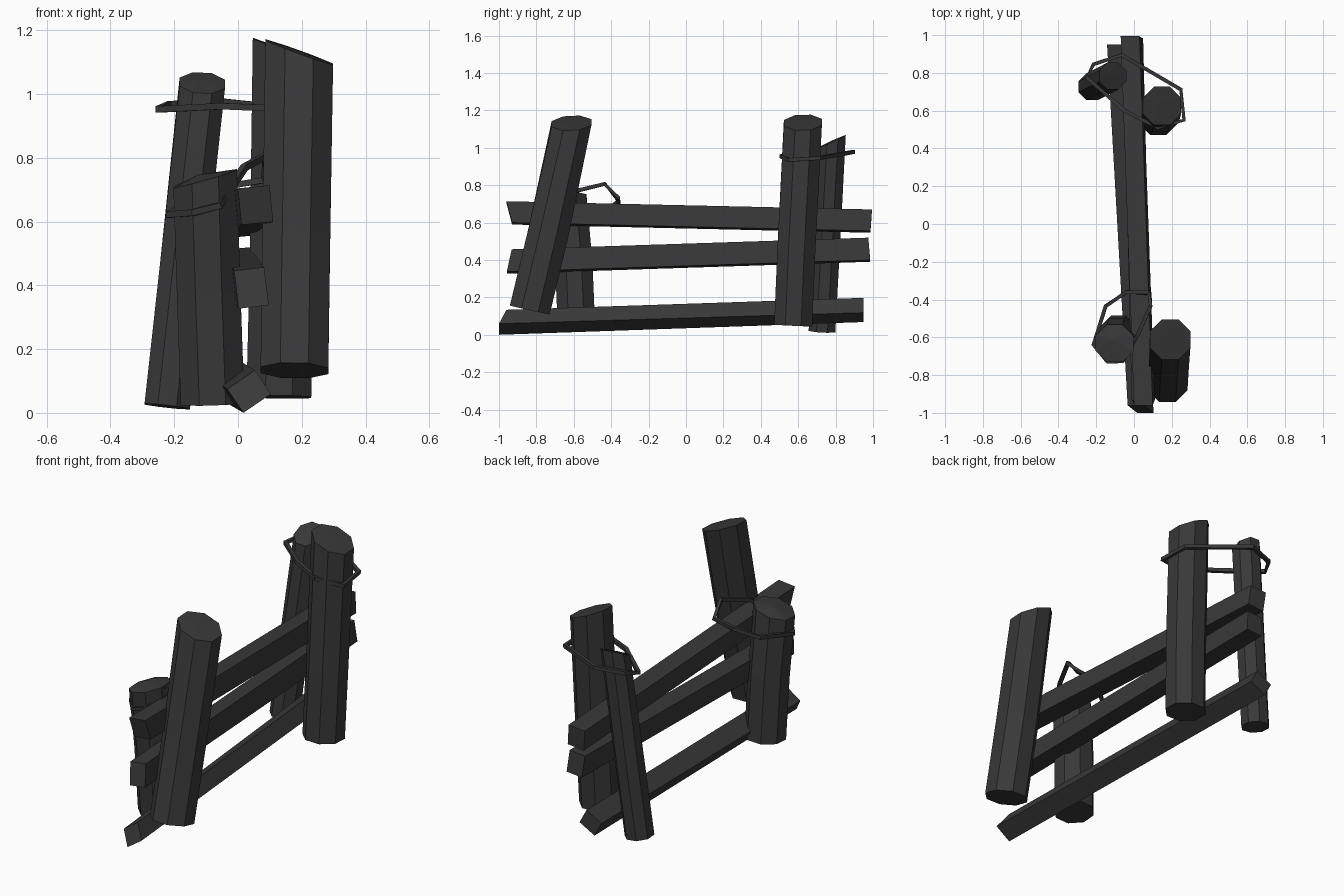
import bpy, bmesh, math
from mathutils import Vector

if "Cube" in bpy.data.objects:
    bpy.data.objects.remove(bpy.data.objects["Cube"])

mat = bpy.data.materials.new("charred_wood")
mat.diffuse_color = (0.04, 0.04, 0.04, 1)
mat.use_nodes = True
mat.node_tree.nodes["Principled BSDF"].inputs["Base Color"].default_value = mat.diffuse_color


def finish(bm, name):
    bmesh.ops.recalc_face_normals(bm, faces=bm.faces)
    me = bpy.data.meshes.new(name)
    bm.to_mesh(me)
    bm.free()
    me.materials.append(mat)
    ob = bpy.data.objects.new(name, me)
    bpy.context.collection.objects.link(ob)
    return ob


def skin(bm, rings, closed=False):
    n = len(rings[0])
    pairs = list(zip(rings, rings[1:])) + ([(rings[-1], rings[0])] if closed else [])
    for a, b in pairs:
        for i in range(n):
            j = (i + 1) % n
            bm.faces.new((a[i], a[j], b[j], b[i]))


# Eight-sided leaning post with a roughly cut, tilted top
def post(name, bottom, middle, top, r, slope):
    bm = bmesh.new()
    rings = []
    for k, c in enumerate((bottom, middle, top)):
        ring = []
        for i in range(8):
            a = math.tau * (i + 0.5) / 8
            dx, dy = r * math.cos(a), r * math.sin(a)
            if k == 2:
                dz = slope[0] * dx + slope[1] * dy
            else:
                # cut square to the lean of the post
                dz = -(dx * (top[0] - bottom[0]) + dy * (top[1] - bottom[1])) / (top[2] - bottom[2])
            ring.append(bm.verts.new((c[0] + dx, c[1] + dy, c[2] + dz)))
        rings.append(ring)
    skin(bm, rings)
    bm.faces.new(rings[0])
    tip = bm.verts.new((top[0] - r * .2, top[1] + r * .2, top[2] + 0.012))
    for i in range(8):
        bm.faces.new((rings[2][i], rings[2][(i + 1) % 8], tip))
    return finish(bm, name)


post("front_right_post", (.177, -.835, .133), (.183, -.735, .55), (.192, -.612, 1.132), .115, (-.36, .05))
post("front_left_post", (-.08, -.585, .03), (-.092, -.60, .38), (-.103, -.632, .735), .108, (.28, .05))
post("back_right_post", (.128, .573, .05), (.138, .590, .45), (.148, .625, 1.135), .11, (-.40, .03))
post("back_left_post", (-.222, .727, .02), (-.18, .748, .4), (-.112, .783, 1.035), .077, (-.05, .45))


# Square rail between two points, twisted, with skewed ends
def rail(name, a, b, w, h, twist, skew):
    bm = bmesh.new()
    rings = []
    for c, s, t in ((a, skew[0], twist[0]), (b, skew[1], twist[1])):
        ring = []
        for u, v in ((-1, -1), (1, -1), (1, 1), (-1, 1)):
            x, z = u * w / 2, v * h / 2
            dx = x * math.cos(t) - z * math.sin(t)
            dz = x * math.sin(t) + z * math.cos(t)
            ring.append(bm.verts.new((c[0] + dx, c[1] + s * v, c[2] + dz)))
        rings.append(ring)
    skin(bm, rings)
    bm.faces.new(rings[0])
    bm.faces.new(rings[1])
    return finish(bm, name)


rail("bottom_rail", (.035, -.98, .067), (-.075, .95, .133), .105, .09, (.6, .5), (.02, 0))
rail("middle_rail", (.042, -.945, .392), (-.005, .98, .455), .095, .12, (.12, .1), (.013, -.005))
rail("top_rail", (.055, -.945, .652), (-.015, .99, .608), .1, .115, (.1, .1), (-.015, .004))


# Loose loop of thin wire with a four-sided section
def loop(name, pts, r=.01):
    bm = bmesh.new()
    pts = [Vector(p) for p in pts]
    n = len(pts)
    rings = []
    for i, p in enumerate(pts):
        t = (pts[(i + 1) % n] - pts[i - 1]).normalized()
        side = t.cross(Vector((0, 0, 1))).normalized()
        up = side.cross(t)
        rings.append([bm.verts.new(p + (side * u + up * v) * r)
                      for u, v in ((-1, -1), (1, -1), (1, 1), (-1, 1))])
    skin(bm, rings, True)
    return finish(bm, name)


loop("back_wire_loop", [(-.25, .775, .952), (-.215, .845, .968), (-.065, .895, .978),
                        (.248, .712, .945), (.265, .55, .935), (.125, .51, .955),
                        (-.05, .60, .962)])
loop("front_wire_loop", [(-.215, -.64, .622), (-.14, -.73, .628), (-.06, -.725, .65),
                         (.02, -.585, .77), (.088, -.435, .807), (.082, -.365, .73),
                         (-.04, -.36, .71), (-.15, -.435, .66)])
